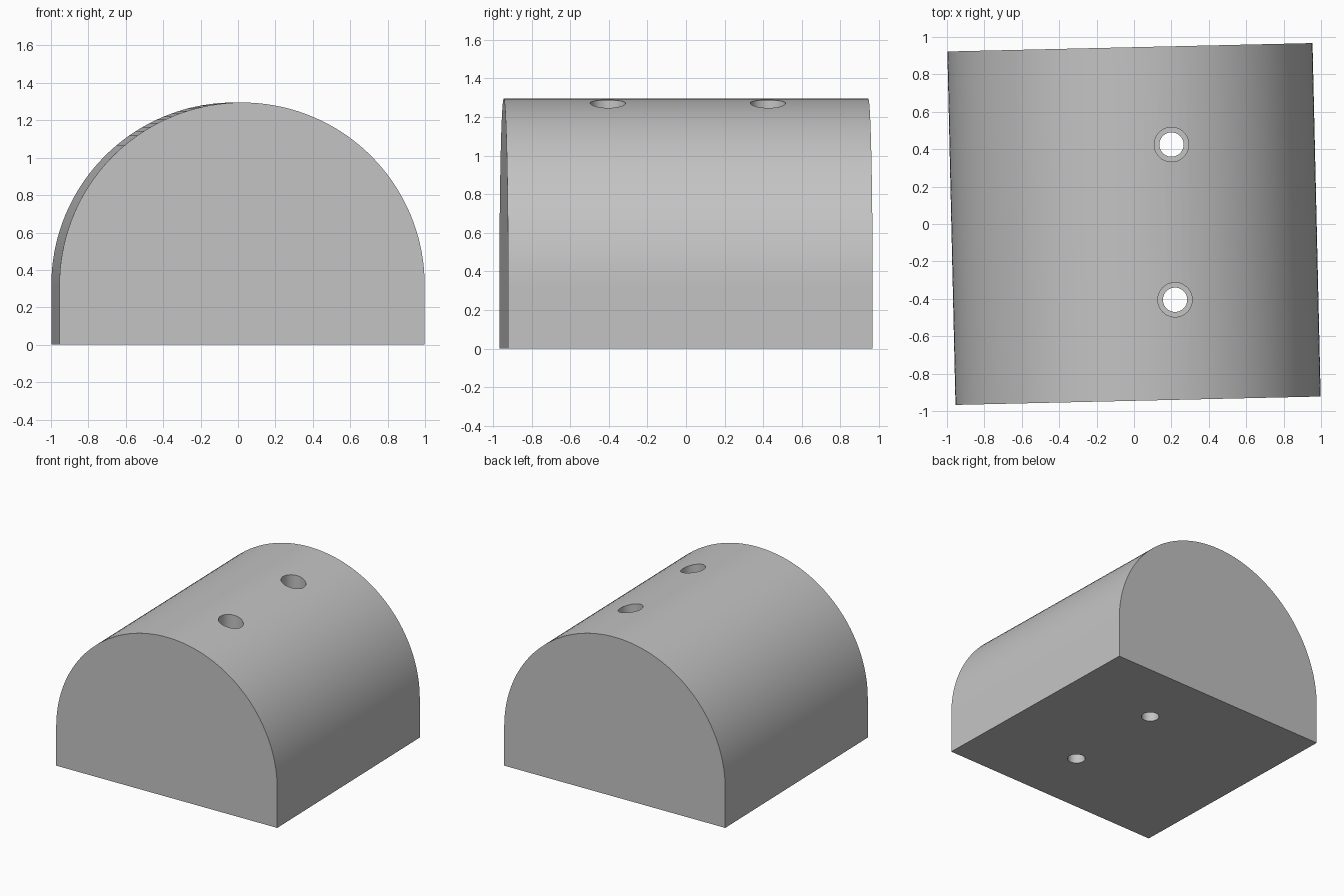
import bpy
import bmesh
import math
from mathutils import Matrix

cube = bpy.data.objects.get("Cube")
if cube:
    bpy.data.objects.remove(cube, do_unlink=True)

WIDTH, LENGTH, HEIGHT = 1.953, 1.89, 1.295
RADIUS = WIDTH / 2
SPRING = HEIGHT - RADIUS          # height where the arch begins
TURN = Matrix.Rotation(math.radians(1.32), 4, 'Z')
SEGMENTS = 72

grey = bpy.data.materials.new("plain grey")
grey.use_nodes = True
grey.diffuse_color = (0.55, 0.55, 0.55, 1)
grey.node_tree.nodes["Principled BSDF"].inputs["Base Color"].default_value = (0.55, 0.55, 0.55, 1)


def make_object(name, bm):
    bmesh.ops.recalc_face_normals(bm, faces=bm.faces)
    bm.transform(TURN)
    mesh = bpy.data.meshes.new(name)
    bm.to_mesh(mesh)
    bm.free()
    mesh.materials.append(grey)
    obj = bpy.data.objects.new(name, mesh)
    bpy.context.collection.objects.link(obj)
    return obj


# Arched block: half-round profile on a short straight base, extruded front to back
bm = bmesh.new()
profile = [(-RADIUS, 0), (RADIUS, 0)]
for i in range(SEGMENTS + 1):
    a = math.pi * i / SEGMENTS
    profile.append((RADIUS * math.cos(a), SPRING + RADIUS * math.sin(a)))
face = bm.faces.new([bm.verts.new((x, -LENGTH / 2, z)) for x, z in profile])
ext = bmesh.ops.extrude_face_region(bm, geom=[face])
bmesh.ops.translate(bm, vec=(0, LENGTH, 0),
                    verts=[g for g in ext["geom"] if isinstance(g, bmesh.types.BMVert)])
block = make_object("arched_block", bm)


# Stepped bolt hole: wide bore from the top, narrow hole through the base
def bolt_hole_cutter(name, x, y, wide=0.092, narrow=0.065, ledge=0.65, sides=40):
    bm = bmesh.new()
    rings = []
    for r, z in ((narrow, -0.2), (narrow, ledge), (wide, ledge), (wide, HEIGHT + 0.2)):
        rings.append([bm.verts.new((x + r * math.cos(math.tau * i / sides),
                                    y + r * math.sin(math.tau * i / sides), z))
                      for i in range(sides)])
    for low, high in zip(rings, rings[1:]):
        for i in range(sides):
            j = (i + 1) % sides
            bm.faces.new((low[i], low[j], high[j], high[i]))
    bm.faces.new(rings[0])
    bm.faces.new(rings[-1])
    cutter = make_object(name, bm)
    cutter.hide_render = True
    return cutter


bpy.ops.object.select_all(action='DESELECT')
block.select_set(True)
bpy.context.view_layer.objects.active = block
for name, y in (("front_bolt_hole", -0.41), ("back_bolt_hole", 0.42)):
    cutter = bolt_hole_cutter(name, 0.21, y)
    mod = block.modifiers.new(name, 'BOOLEAN')
    mod.operation = 'DIFFERENCE'
    mod.solver = 'EXACT'
    mod.object = cutter
    bpy.ops.object.modifier_apply(modifier=mod.name)
    bpy.data.objects.remove(cutter, do_unlink=True)

bpy.ops.object.shade_smooth_by_angle(angle=math.radians(30))
